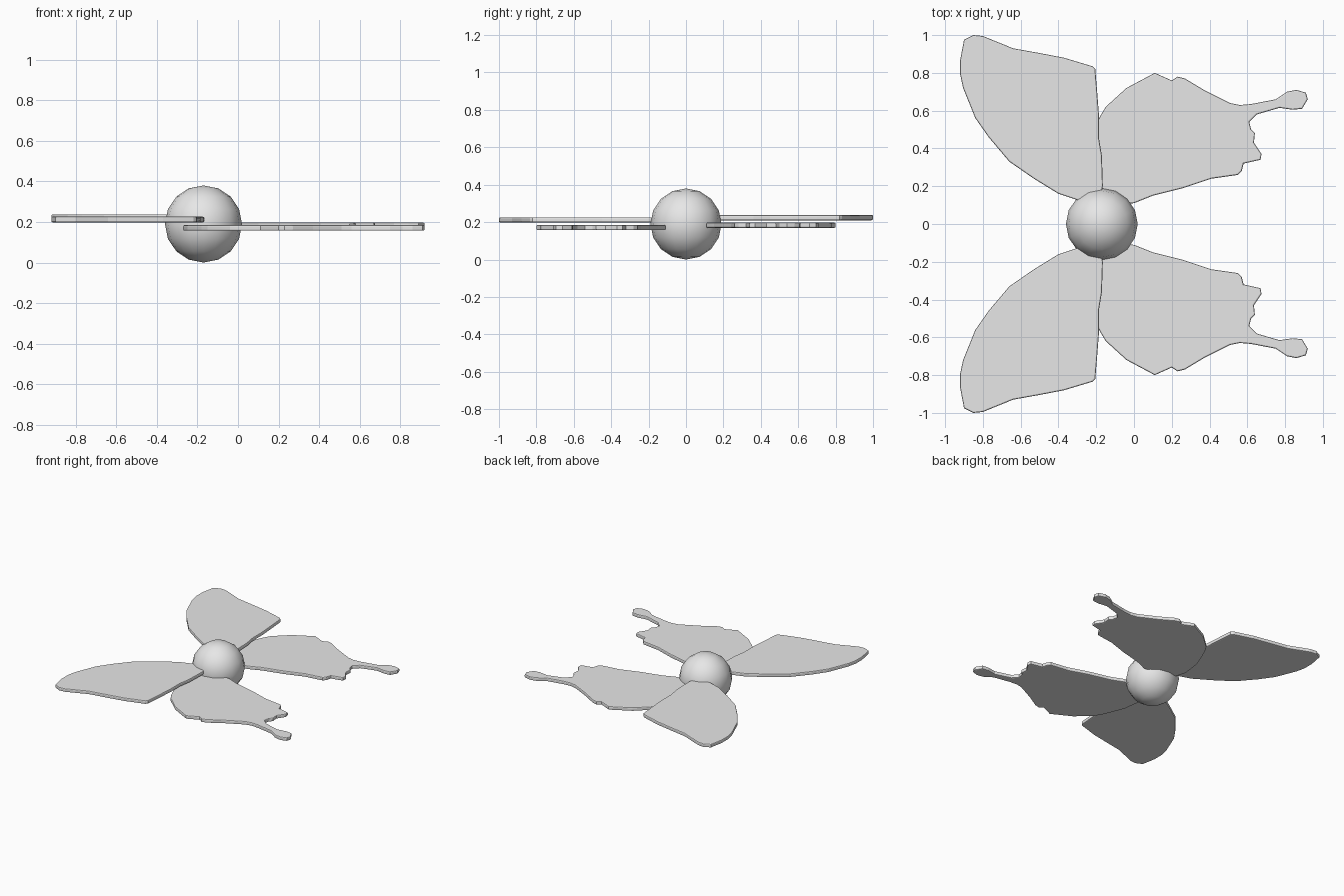
import bpy, bmesh

if "Cube" in bpy.data.objects:
    bpy.data.objects.remove(bpy.data.objects["Cube"])

grey = bpy.data.materials.new("light grey")
grey.diffuse_color = (0.8, 0.8, 0.8, 1)
grey.use_nodes = True
grey.node_tree.nodes["Principled BSDF"].inputs["Base Color"].default_value = grey.diffuse_color

# Wing outlines for the +y side, mirrored for the other side
FORE = [(-.205, .82), (-.22, .835), (-.37, .88), (-.50, .905), (-.64, .93),
        (-.80, .995), (-.85, 1.0), (-.90, .975), (-.92, .87), (-.92, .79),
        (-.905, .72), (-.84, .56), (-.77, .46), (-.66, .33), (-.53, .24),
        (-.40, .16), (-.31, .13), (-.25, .11), (-.18, .13), (-.165, .20),
        (-.17, .36), (-.185, .45), (-.185, .57), (-.195, .70)]
HIND = [(-.18, .57), (-.15, .62), (-.04, .72), (.11, .80), (.20, .76),
        (.23, .78), (.27, .77), (.37, .71), (.51, .64), (.56, .63),
        (.62, .635), (.75, .66), (.81, .70), (.86, .71), (.91, .695),
        (.92, .66), (.89, .61), (.84, .605), (.77, .615), (.65, .58),
        (.61, .54), (.62, .50), (.64, .48), (.635, .43), (.675, .37),
        (.67, .34), (.58, .32), (.57, .28), (.55, .26), (.41, .24),
        (.26, .19), (.10, .15), (0, .11), (-.15, .105), (-.24, .15),
        (-.27, .25), (-.25, .40), (-.21, .50)]
THICKNESS = 0.028


def wing(name, outline, side, z):
    """Flat plate with softly rounded rims."""
    bm = bmesh.new()
    face = bm.faces.new([bm.verts.new((x, side * y, z)) for x, y in outline])
    ext = bmesh.ops.extrude_face_region(bm, geom=[face])
    top = [g for g in ext["geom"] if isinstance(g, bmesh.types.BMVert)]
    bmesh.ops.translate(bm, verts=top, vec=(0, 0, THICKNESS))
    bmesh.ops.recalc_face_normals(bm, faces=bm.faces[:])
    mesh = bpy.data.meshes.new(name)
    bm.to_mesh(mesh)
    bm.free()
    mesh.materials.append(grey)
    obj = bpy.data.objects.new(name, mesh)
    bpy.context.collection.objects.link(obj)
    bevel = obj.modifiers.new("rounded rim", 'BEVEL')
    bevel.width = 0.007
    bevel.segments = 2
    bevel.limit_method = 'ANGLE'
    bevel.angle_limit = 1.2


# Wings: the left pair sits slightly higher than the right pair
for label, side, lift in (("left", 1, 0.012), ("right", -1, 0)):
    wing(label + "_forewing", FORE, side, 0.198 + lift)
    wing(label + "_hindwing", HIND, side, 0.157 + lift)

# Round body
bpy.ops.mesh.primitive_uv_sphere_add(segments=16, ring_count=8, radius=0.19,
                                     location=(-0.17, 0, 0.19))
body = bpy.context.object
body.name = "body"
body.data.materials.append(grey)
bpy.ops.object.shade_smooth()
